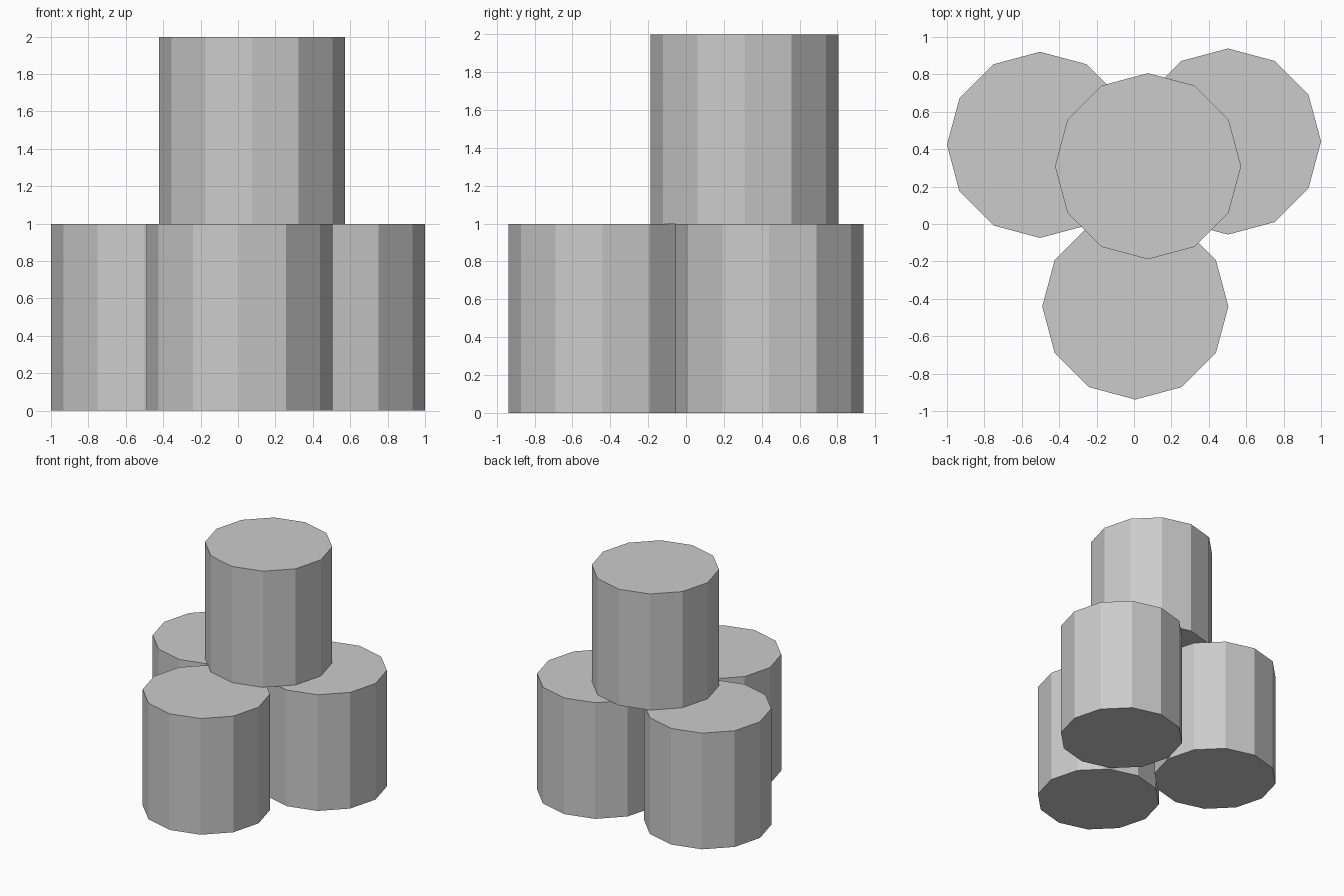
import bpy

if "Cube" in bpy.data.objects:
    bpy.data.objects.remove(bpy.data.objects["Cube"])

RADIUS, HEIGHT, SIDES = 0.4975, 0.999, 12


def drum(name, x, y, level):
    """Flat-shaded twelve-sided cylinder resting on the given level."""
    bpy.ops.mesh.primitive_cylinder_add(
        vertices=SIDES, radius=RADIUS, depth=HEIGHT,
        location=(x, y, (level + 0.5) * HEIGHT))
    bpy.context.object.name = name


# Three drums on the ground
drum("left_drum", -0.5025, 0.423, 0)
drum("right_drum", 0.5025, 0.441, 0)
drum("front_drum", 0.007, -0.441, 0)

# One drum stacked on top
drum("top_drum", 0.075, 0.309, 1)
